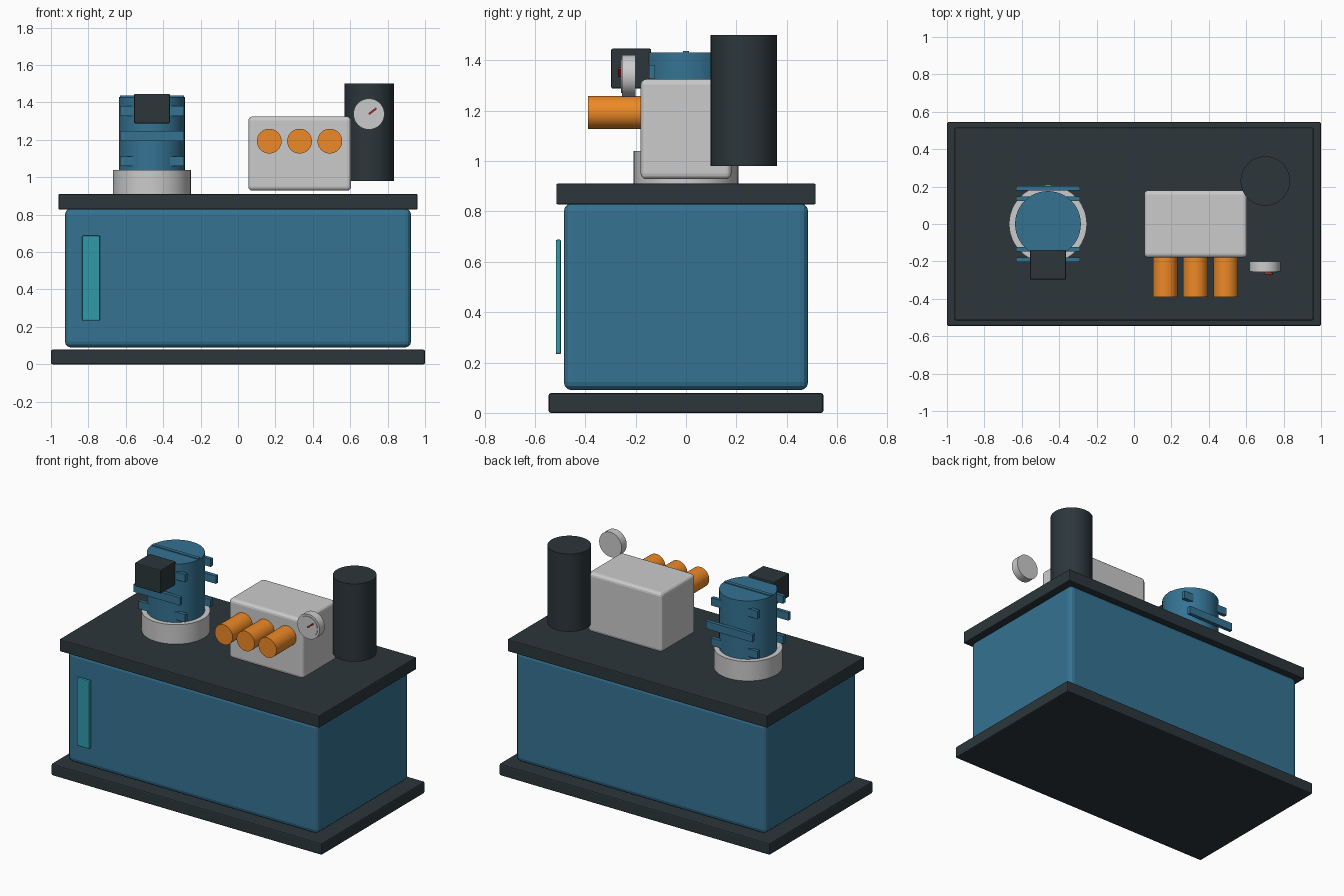
import bpy
from math import pi, radians, cos, sin

if "Cube" in bpy.data.objects:
    bpy.data.objects.remove(bpy.data.objects["Cube"])


def material(name, rgb):
    m = bpy.data.materials.new(name)
    m.diffuse_color = (*rgb, 1)
    m.use_nodes = True
    m.node_tree.nodes["Principled BSDF"].inputs["Base Color"].default_value = m.diffuse_color
    return m


BLUE = material("blue_paint", (0.035, 0.17, 0.29))
DARK = material("dark_steel", (0.025, 0.037, 0.043))
ORANGE = material("orange_coil", (0.85, 0.25, 0.02))
TEAL = material("sight_glass_teal", (0.03, 0.32, 0.40))
RED = material("needle_red", (0.6, 0.02, 0.02))
WHITE = material("dial_white", (0.8, 0.8, 0.78))


def finish(ob, name, mat, bevel, segments):
    ob.name = name
    bpy.ops.object.transform_apply(location=False, rotation=True, scale=True)
    if mat:
        ob.data.materials.append(mat)
    if bevel:
        b = ob.modifiers.new("bevel", 'BEVEL')
        b.width, b.segments = bevel, segments
        b.limit_method = 'ANGLE'
    return ob


def box(name, x, y, z, mat=None, bevel=0.0, segments=2, tilt=0.0):
    """Box given as (min, max) on each axis, optionally tilted about y."""
    spans = (x, y, z)
    bpy.ops.mesh.primitive_cube_add(size=1, location=[sum(s) / 2 for s in spans],
                                    rotation=(0, tilt, 0))
    ob = bpy.context.object
    ob.scale = [s[1] - s[0] for s in spans]
    return finish(ob, name, mat, bevel, segments)


def cylinder(name, centre, radius, length, mat=None, axis='Z', bevel=0.0):
    rot = (pi / 2, 0, 0) if axis == 'Y' else (0, 0, 0)
    bpy.ops.mesh.primitive_cylinder_add(vertices=48, radius=radius, depth=length,
                                        location=centre, rotation=rot)
    ob = finish(bpy.context.object, name, mat, bevel, 2)
    bpy.ops.object.shade_smooth_by_angle(angle=radians(35))
    return ob


# Base, reservoir and lid
box("base_plate", (-1, 1), (-0.545, 0.545), (0, 0.078), DARK, 0.008)
box("reservoir_tank", (-0.925, 0.925), (-0.485, 0.485), (0.09, 0.832), BLUE, 0.032, 3)
box("tank_lid", (-0.96, 0.96), (-0.515, 0.515), (0.828, 0.91), DARK, 0.006)
box("level_sight_glass", (-0.833, -0.738), (-0.517, -0.496), (0.233, 0.688), TEAL, 0.006)

# Vertical motor on its flange
MX, MZ = -0.46, 1.22
cylinder("motor_flange", (MX, 0, 0.975), 0.208, 0.13)
cylinder("motor_body", (MX, 0, 1.225), 0.176, 0.41, BLUE)
for i in range(8):
    a = i * pi / 4
    y, z = 0.19 * cos(a), MZ + 0.19 * sin(a)
    box(f"motor_fin_{i + 1}", (MX - 0.172, MX + 0.172), (y - 0.012, y + 0.012),
        (z - 0.026, z + 0.026), BLUE)
box("terminal_box", (-0.556, -0.364), (-0.297, -0.138), (1.288, 1.446), DARK, 0.006)

# Valve block with three solenoid coils
box("valve_block", (0.055, 0.605), (-0.18, 0.18), (0.928, 1.325), None, 0.022, 3)
for i in range(3):
    cylinder(f"solenoid_coil_{i + 1}", (0.167 + i * 0.162, -0.28, 1.193), 0.066, 0.22,
             ORANGE, 'Y')

# Accumulator and pressure gauge
cylinder("accumulator", (0.702, 0.23, 1.24), 0.132, 0.52, DARK)
cylinder("gauge_case", (0.70, -0.228, 1.338), 0.083, 0.054, None, 'Y')
cylinder("gauge_dial", (0.70, -0.2555, 1.338), 0.068, 0.007, WHITE, 'Y')
box("gauge_needle", (0.695, 0.745), (-0.270, -0.258), (1.348, 1.358), RED, tilt=radians(-38))
